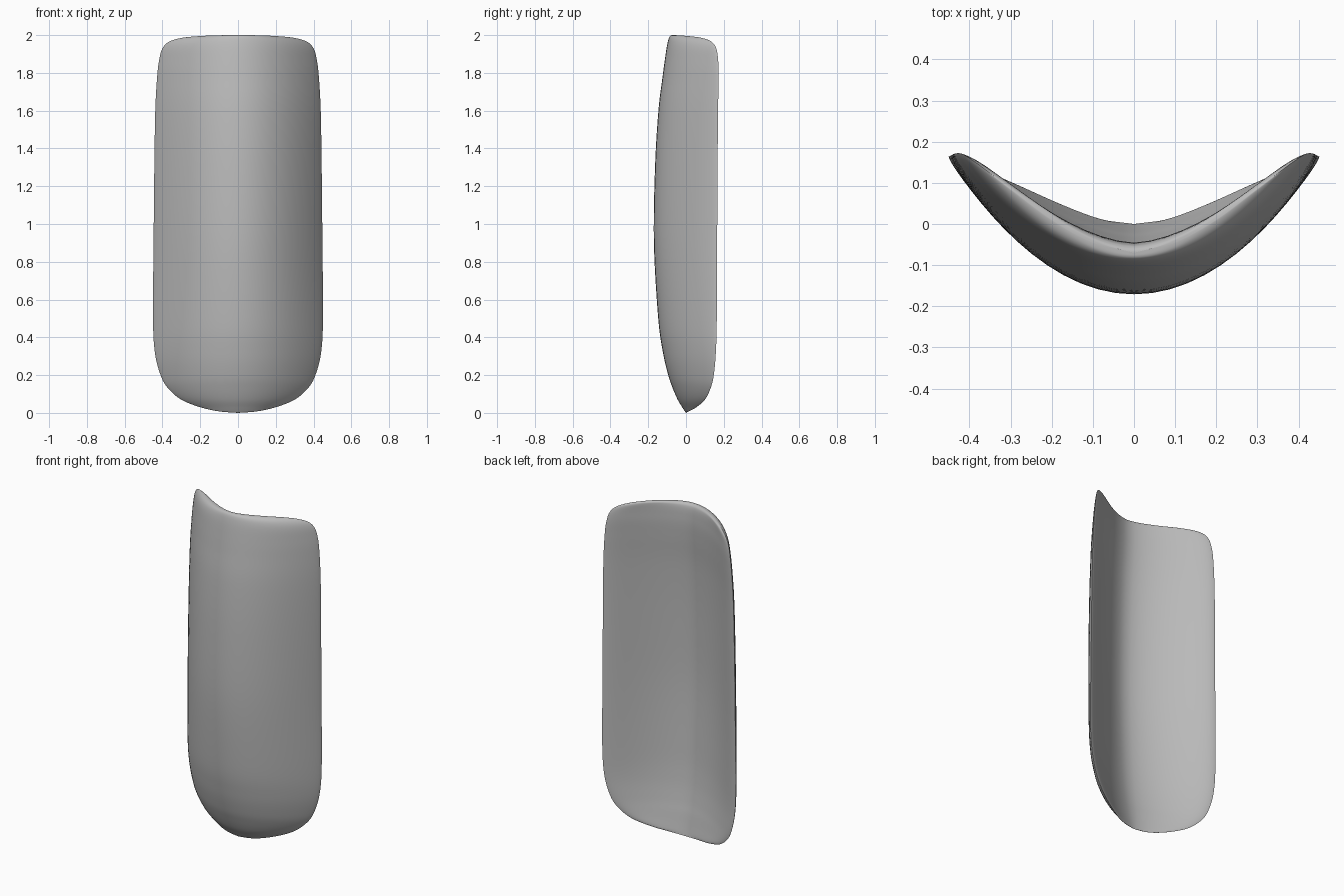
import bpy, bmesh, math
from mathutils import Vector

cube = bpy.data.objects.get("Cube")
if cube:
    bpy.data.objects.remove(cube, do_unlink=True)

grey = bpy.data.materials.new("plain grey")
grey.use_nodes = True
grey.diffuse_color = (0.5, 0.5, 0.5, 1)
grey.node_tree.nodes["Principled BSDF"].inputs["Base Color"].default_value = (0.5, 0.5, 0.5, 1)

# Level sections from bottom to top: height, half width, rim y, front y, back y
SECTIONS = [
    (0, 0, 0, 0, 0),
    (.008, .1, .015, -.006, -.001),
    (.03, .2, .055, -.02, -.005),
    (.07, .3, .1, -.044, -.012),
    (.13, .37, .13, -.07, -.022),
    (.2, .41, .147, -.094, -.035),
    (.32, .44, .158, -.122, -.052),
    (.5, .45, .163, -.147, -.067),
    (.9, .447, .165, -.17, -.085),
    (1.3, .443, .167, -.164, -.08),
    (1.6, .438, .17, -.146, -.067),
    (1.78, .428, .172, -.124, -.052),
    (1.87, .417, .17, -.112, -.046),
    (1.93, .4, .16, -.103, -.046),
    (1.965, .365, .135, -.096, -.048),
    (1.985, .3, .085, -.09, -.052),
    (1.995, .2, .01, -.084, -.058),
    (1.999, .1, -.045, -.078, -.064),
    (2, 0, -.07, -.07, -.07),
]
STEPS = 6      # rows between two sections
HALF = 32      # points across each side of the shell


def smooth_rows(rows, steps):
    """Pass a smooth curve through the rows."""
    pts = [Vector(r) for r in rows]
    out = []
    for i in range(len(pts) - 1):
        a, b = pts[i], pts[i + 1]
        before = pts[i - 1] if i else 2 * a - b
        after = pts[i + 2] if i + 2 < len(pts) else 2 * b - a
        for k in range(steps):
            t = k / steps
            out.append(0.5 * (2 * a + (b - before) * t
                              + (2 * before - 5 * a + 4 * b - after) * t ** 2
                              + (3 * a - before - 3 * b + after) * t ** 3))
    return out + [pts[-1]]


def crescent(z, width, rim, front, back):
    """Closed section: bowed front, flatter hollow back, rounded rims."""
    mid, half = (front + back) / 2, (back - front) / 2
    ring = []
    for i in range(2 * HALF):
        angle = math.pi * (i / HALF - 0.5)
        s = math.sin(angle)
        u = abs(s)
        if i <= HALF:
            y = mid + (rim - mid) * u ** 2 - half * max(math.cos(angle), 0)
        else:
            lip = 0.9 * half
            y = back + (rim + lip - back) * u ** 1.65 - lip * u ** 10
        ring.append((width * s, y, z))
    return ring


# Curved shell
bm = bmesh.new()
rows = smooth_rows(SECTIONS, STEPS)
rings = [[bm.verts.new(p) for p in crescent(*r)] for r in rows[1:-1]]
count = 2 * HALF
for low, high in zip(rings, rings[1:]):
    for i in range(count):
        j = (i + 1) % count
        bm.faces.new((low[i], low[j], high[j], high[i]))
for row, ring in ((rows[0], rings[0]), (rows[-1], rings[-1])):
    tip = bm.verts.new((0, row[2], row[0]))
    for i in range(count):
        bm.faces.new((tip, ring[i], ring[(i + 1) % count]))
bmesh.ops.recalc_face_normals(bm, faces=bm.faces)

mesh = bpy.data.meshes.new("curved_shell")
bm.to_mesh(mesh)
bm.free()
mesh.materials.append(grey)
shell = bpy.data.objects.new("curved_shell", mesh)
bpy.context.collection.objects.link(shell)
bpy.context.view_layer.objects.active = shell
shell.select_set(True)
bpy.ops.object.shade_smooth_by_angle(angle=math.radians(60))
